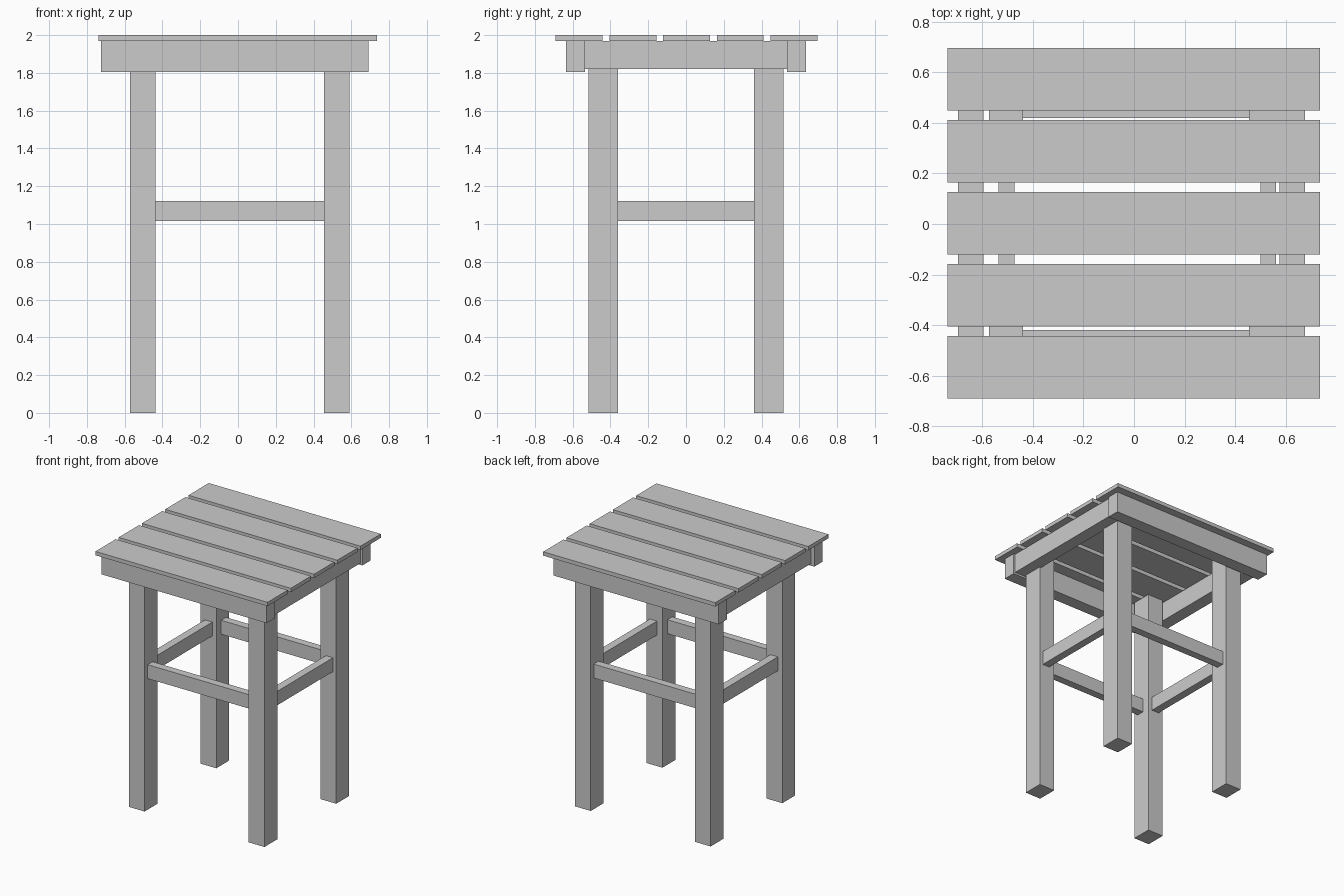
import bpy
import bmesh

if "Cube" in bpy.data.objects:
    bpy.data.objects.remove(bpy.data.objects["Cube"])


def box(name, x, y, z):
    """Box spanning the given (min, max) ranges."""
    bm = bmesh.new()
    bmesh.ops.create_cube(bm, size=1.0)
    for v in bm.verts:
        for i, (lo, hi) in enumerate((x, y, z)):
            v.co[i] = (lo + hi) / 2 + v.co[i] * (hi - lo)
    mesh = bpy.data.meshes.new(name)
    bm.to_mesh(mesh)
    bm.free()
    obj = bpy.data.objects.new(name, mesh)
    bpy.context.collection.objects.link(obj)
    return obj


LEG_X = {"left": (-0.573, -0.438), "right": (0.454, 0.589)}
APRON_X = {"left": (-0.695, -0.595), "right": (0.575, 0.676)}
RAIL_X = {"left": (-0.535, -0.472), "right": (0.5, 0.561)}


def span(sign, lo, hi):
    """Range lo..hi, mirrored to the front when sign is negative."""
    return tuple(sorted((sign * lo, sign * hi)))


# Seat planks
for i in range(5):
    y = 0.003 + (i - 2) * 0.2845
    box(f"seat_plank_{i + 1}", (-0.738, 0.736), (y - 0.124, y + 0.124), (1.97, 2.0))

# Front and back: apron, stretcher rail and legs
for end, s in (("front", -1), ("back", 1)):
    box(f"{end}_apron", (-0.725, 0.69), span(s, 0.535, 0.635), (1.805, 1.97))
    box(f"{end}_rail", (-0.438, 0.454), span(s, 0.42, 0.48), (1.015, 1.123))
    for side, x in LEG_X.items():
        box(f"{end}_{side}_leg", x, span(s, 0.36, 0.517), (0.0, 1.97))

# Side aprons and stretcher rails
for side in ("left", "right"):
    box(f"{side}_apron", APRON_X[side], (-0.535, 0.535), (1.82, 1.97))
    box(f"{side}_rail", RAIL_X[side], (-0.36, 0.36), (1.015, 1.123))
